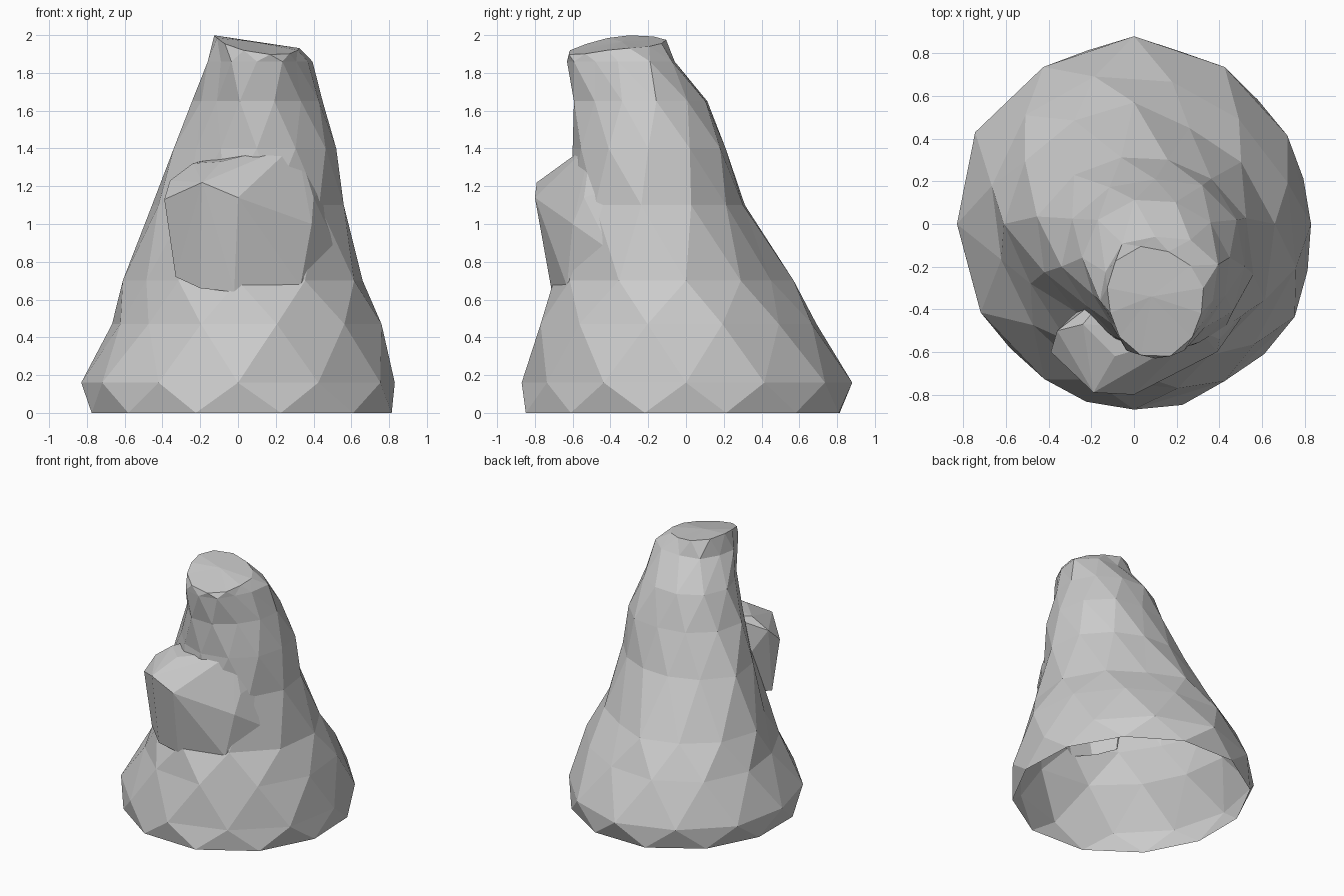
import bpy, bmesh
from math import sin, cos, radians

if "Cube" in bpy.data.objects:
    bpy.data.objects.remove(bpy.data.objects["Cube"])


def finish(name, bm):
    """Turn a bmesh into a flat shaded, triangulated object."""
    bmesh.ops.recalc_face_normals(bm, faces=bm.faces[:])
    bmesh.ops.triangulate(bm, faces=bm.faces[:])
    mesh = bpy.data.meshes.new(name)
    bm.to_mesh(mesh)
    bm.free()
    obj = bpy.data.objects.new(name, mesh)
    bpy.context.collection.objects.link(obj)
    return obj


# Main rock: cross-sections as height, centre x, centre y, radii every 30 degrees
SECTIONS = [
    (0.00, 0, 0, [.81, .81, .81, .84, .82, .80, .78, .80, .82, .88, .85, .85]),
    (0.16, 0, 0, [.83, .83, .85, .88, .85, .86, .83, .83, .84, .87, .85, .87]),
    (0.47, 0, 0, [.76, .71, .66, .70, .71, .71, .65, .62, .70, .79, .78, .79]),
    (0.70, 0, 0, [.66, .58, .52, .57, .56, .59, .61, .56, .63, .70, .71, .71]),
    (1.10, .05, -.1, [.51, .46, .41, .41, .43, .49, .54, .42, .46, .50, .53, .53]),
    (1.40, .1, -.2, [.42, .44, .44, .41, .43, .45, .44, .37, .38, .40, .41, .42]),
    (1.65, .1, -.25, [.35, .36, .36, .36, .38, .37, .33, .27, .32, .37, .33, .32]),
    (1.86, .1, -.36, [.27, .34, .33, .30, .31, .27, .26, .22, .27, .27, .27, .24]),
    (1.96, .1, -.36, [.23, .23, .23, .24, .28, .24, .22, .21, .26, .26, .27, .21]),
]


def summit_z(x, y):
    """The summit slopes down to the right, and at the front."""
    return 1.965 - .15 * (x - .1) + .22 * min(0, y + .36)


bm = bmesh.new()
rings = []
for i, (z, cx, cy, radii) in enumerate(SECTIONS):
    ring = []
    twist = i % 2 == 0  # every second ring is turned half a step
    for k in range(12):
        r = (radii[k] + radii[(k + 1) % 12]) / 2 * 1.015 if twist else radii[k]
        a = radians(30 * k + 15 * twist)
        x, y = cx + r * cos(a), cy + r * sin(a)
        top = i == len(SECTIONS) - 1
        ring.append(bm.verts.new((x, y, summit_z(x, y) if top else z)))
    rings.append(ring)
for i, (low, high) in enumerate(zip(rings, rings[1:])):
    for k in range(12):
        n = (k + 1) % 12
        if i % 2 == 0:
            tris = [(low[k], high[n], high[k]), (low[k], low[n], high[n])]
        else:
            tris = [(low[k], low[n], high[k]), (low[n], high[n], high[k])]
        for t in tris:
            bm.faces.new(t)
# Temporary base and the faceted summit
bm.faces.new(rings[0][::-1])
peak = bm.verts.new((.08, -.34, 1.965))
for k in range(12):
    bm.faces.new((rings[-1][k], rings[-1][(k + 1) % 12], peak))
rock = finish("rock_spire", bm)

# Overhanging ledge on the front
LEDGE = [
    (-.33, -.59, .72), (-.20, -.69, .66), (-.02, -.71, .64), (.33, -.63, .67),
    (-.39, -.60, 1.13), (-.36, -.50, 1.23), (-.19, -.79, 1.22), (0, -.80, 1.14),
    (.17, -.65, 1.22), (.40, -.54, 1.14), (.39, -.60, 1.0), (.31, -.50, 1.43),
    (-.09, -.62, 1.33), (-.24, -.47, 1.32), (-.10, -.30, 1.36), (.25, -.35, 1.42),
    (-.1, -.25, .75), (.25, -.25, .75), (.46, -.36, 1.2), (.53, -.40, .86),
]
bm = bmesh.new()
for p in LEDGE:
    bm.verts.new(p)
bmesh.ops.convex_hull(bm, input=bm.verts[:])
loose = [v for v in bm.verts if not v.link_faces]
bmesh.ops.delete(bm, geom=loose, context='VERTS')
ledge = finish("front_ledge", bm)

# Merge the ledge into the rock
union = rock.modifiers.new("ledge_union", 'BOOLEAN')
union.operation = 'UNION'
union.solver = 'EXACT'
union.object = ledge
graph = bpy.context.evaluated_depsgraph_get()
rock_mesh = bpy.data.meshes.new_from_object(rock.evaluated_get(graph))
rock.modifiers.clear()
rock.data = rock_mesh
bpy.data.objects.remove(ledge)

# The underside is open
bm = bmesh.new()
bm.from_mesh(rock_mesh)
base = [f for f in bm.faces if all(v.co.z < .001 for v in f.verts)]
bmesh.ops.delete(bm, geom=base, context='FACES')
bm.to_mesh(rock_mesh)
bm.free()
